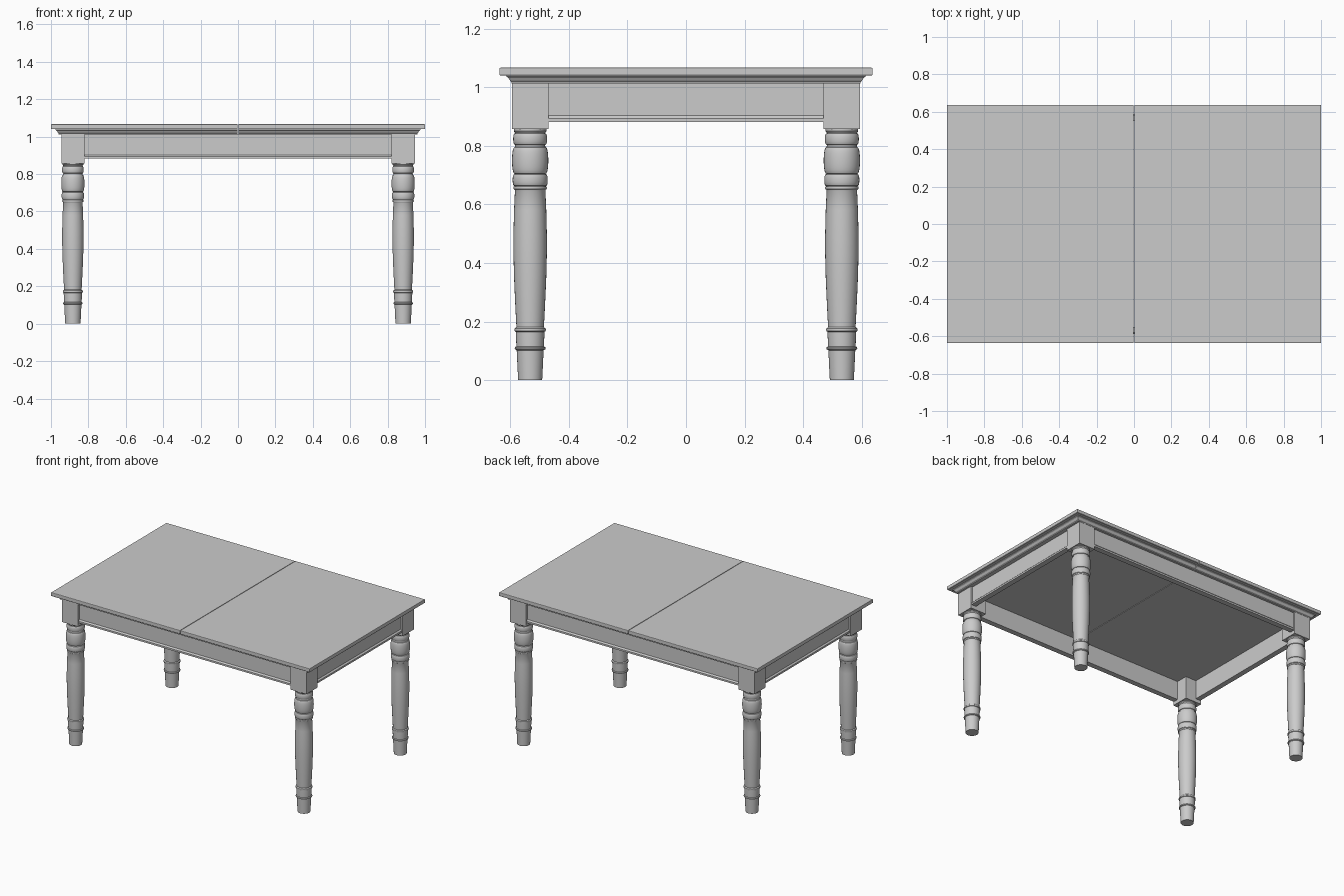
import bpy, bmesh, math

if "Cube" in bpy.data.objects:
    bpy.data.objects.remove(bpy.data.objects["Cube"])

def make_object(name, bm):
    bmesh.ops.recalc_face_normals(bm, faces=bm.faces)
    me = bpy.data.meshes.new(name)
    bm.to_mesh(me)
    bm.free()
    ob = bpy.data.objects.new(name, me)
    bpy.context.collection.objects.link(ob)
    return ob

def loft(name, rings):
    """Skin a stack of closed rings and cap both ends."""
    bm = bmesh.new()
    rows = [[bm.verts.new(p) for p in ring] for ring in rings]
    n = len(rows[0])
    for a, b in zip(rows, rows[1:]):
        for i in range(n):
            j = (i + 1) % n
            bm.faces.new((a[i], a[j], b[j], b[i]))
    bm.faces.new(rows[0])
    bm.faces.new(rows[-1])
    return make_object(name, bm)

def box(name, lo, hi):
    (x0, y0, z0), (x1, y1, z1) = lo, hi
    return loft(name, [[(x0, y0, z), (x1, y0, z), (x1, y1, z), (x0, y1, z)]
                       for z in (z0, z1)])

# Two tabletop leaves, each with its moulded underside, parted at the middle
GAP = 0.002
edge = [(1.012, 0.041), (1.018, 0.041), (1.023, 0.036), (1.031, 0.031),
        (1.036, 0.024), (1.040, 0.024), (1.040, 0.002), (1.042, 0.0),
        (1.062, 0.0), (1.065, 0.001), (1.067, 0.004)]
for s, side in ((-1, "left"), (1, "right")):
    loft(f"tabletop_{side}",
         [[(s * GAP, -0.637 + d, z), (s * (1 - d), -0.637 + d, z),
           (s * (1 - d), 0.637 - d, z), (s * GAP, 0.637 - d, z)] for z, d in edge])

# Legs: square block above a turned post
LX, LY, H = 0.883, 0.532, 0.062

def bead(z0, z1, r_neck, r_max, n=8):
    return [(r_neck + (r_max - r_neck) * math.sin(math.pi * i / n) ** 0.8 if 0 < i < n else r_neck,
             (z0 + z1) / 2 - (z1 - z0) / 2 * math.cos(math.pi * i / n)) for i in range(n + 1)]

profile = ([(0.041, 0.0), (0.046, 0.102)] + bead(0.103, 0.115, 0.047, 0.053, 4)
           + [(0.049, 0.164)] + bead(0.165, 0.179, 0.049, 0.054, 4)
           + [(0.047, 0.182), (0.051, 0.26), (0.055, 0.35), (0.057, 0.43), (0.057, 0.50),
              (0.055, 0.58), (0.052, 0.648)]
           + bead(0.650, 0.662, 0.053, 0.057, 4) + bead(0.663, 0.703, 0.054, 0.060)
           + bead(0.704, 0.796, 0.052, 0.062, 12) + bead(0.803, 0.843, 0.051, 0.058)
           + [(0.052, 0.845), (0.056, 0.850), (0.056, 0.858)])
N = 32
for sx, xn in ((-1, "left"), (1, "right")):
    for sy, yn in ((-1, "front"), (1, "back")):
        cx, cy = sx * LX, sy * LY
        box(f"{yn}_{xn}_leg_block", (cx - H, cy - H, 0.857), (cx + H, cy + H, 1.014))
        leg = loft(f"{yn}_{xn}_leg",
                   [[(cx + r * math.cos(2 * math.pi * i / N),
                      cy + r * math.sin(2 * math.pi * i / N), z) for i in range(N)]
                    for r, z in profile])
        bpy.ops.object.select_all(action='DESELECT')
        leg.select_set(True)
        bpy.context.view_layer.objects.active = leg
        bpy.ops.object.shade_smooth_by_angle(angle=math.radians(35))

# Aprons: recessed board with a projecting lip along the bottom
def apron(name, half_len, outer, along_x, s):
    section = [(outer - 0.028, 0.882), (outer + 0.009, 0.882), (outer + 0.009, 0.894),
               (outer, 0.903), (outer, 1.014), (outer - 0.028, 1.014)]
    loft(name, [[(t, s * d, z) if along_x else (s * d, t, z) for d, z in section]
                for t in (-half_len, half_len)])

for s, yn, xn in ((-1, "front", "left"), (1, "back", "right")):
    apron(f"{yn}_apron", LX - H + 0.003, LY + H - 0.014, True, s)
    apron(f"{xn}_apron", LY - H + 0.003, LX + H - 0.014, False, s)
